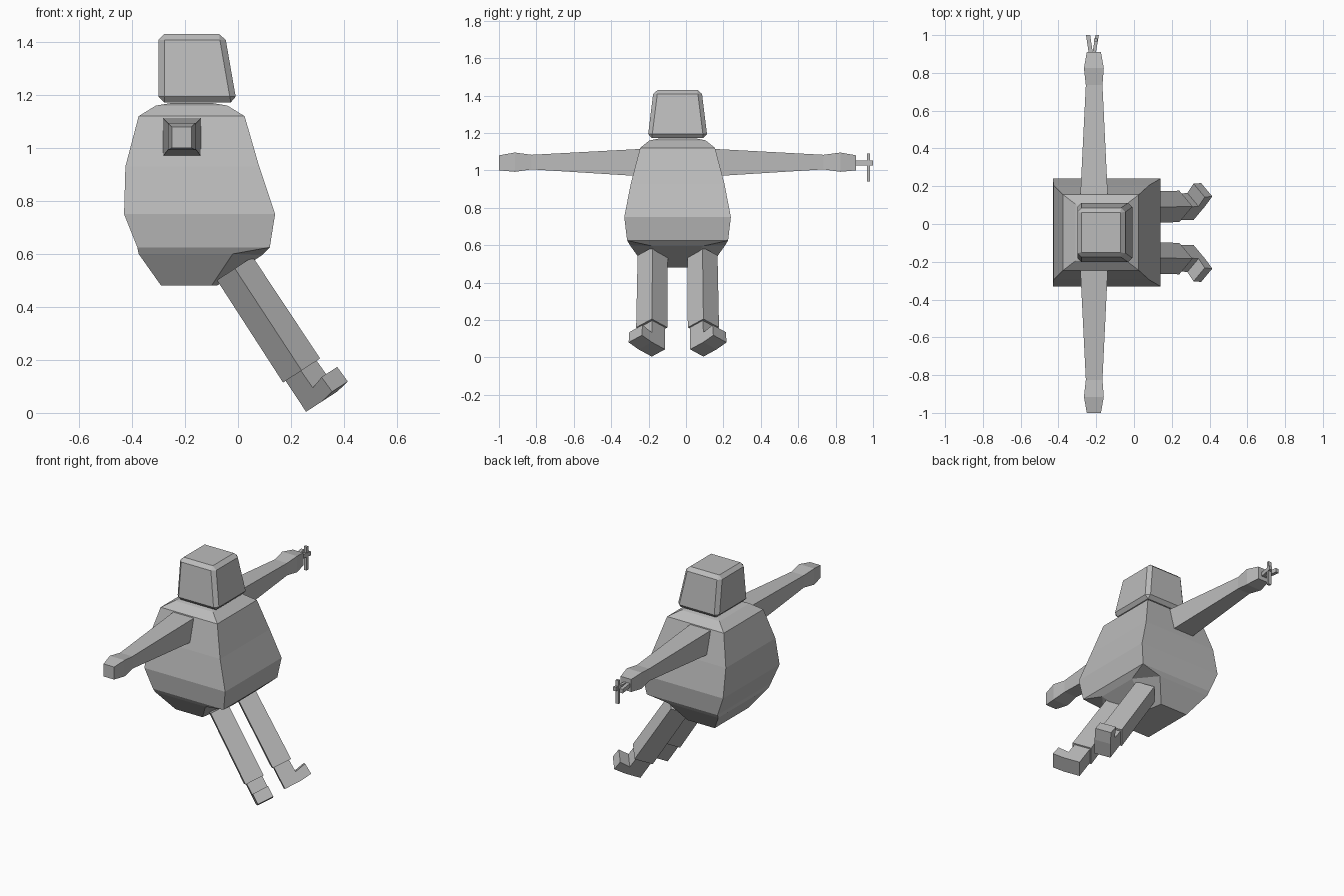
import bpy, bmesh, math
from mathutils import Vector

if "Cube" in bpy.data.objects:
    bpy.data.objects.remove(bpy.data.objects["Cube"])

CY = -0.045  # plane of symmetry between left and right sides

grey = bpy.data.materials.new("plain grey")
grey.diffuse_color = (0.5, 0.5, 0.5, 1)
grey.use_nodes = True
grey.node_tree.nodes["Principled BSDF"].inputs["Base Color"].default_value = grey.diffuse_color


def finish(name, bm):
    bmesh.ops.recalc_face_normals(bm, faces=bm.faces)
    me = bpy.data.meshes.new(name)
    bm.to_mesh(me)
    bm.free()
    me.materials.append(grey)
    ob = bpy.data.objects.new(name, me)
    bpy.context.collection.objects.link(ob)
    return ob


def loft(name, rings):
    """Skin equal-sized rings of points and cap both ends."""
    bm = bmesh.new()
    loops = [[bm.verts.new(p) for p in r] for r in rings]
    n = len(loops[0])
    for a, b in zip(loops, loops[1:]):
        for i in range(n):
            j = (i + 1) % n
            bm.faces.new((a[i], a[j], b[j], b[i]))
    bm.faces.new(loops[0])
    bm.faces.new(loops[-1])
    return finish(name, bm)


def level(x0, x1, half, z, cy=CY):
    return [(x0, cy - half, z), (x1, cy - half, z), (x1, cy + half, z), (x0, cy + half, z)]


def box(name, x0, x1, y0, y1, z0, z1):
    return loft(name, [level(x0, x1, (y1 - y0) / 2, z, (y0 + y1) / 2) for z in (z0, z1)])


# Torso: upper part is a stack of rectangles
loft("torso", [level(-0.38, 0.12, 0.27, 0.625), level(-0.43, 0.14, 0.285, 0.75),
               level(-0.425, 0.08, 0.25, 0.93), level(-0.375, 0.025, 0.20, 1.12),
               level(-0.31, -0.04, 0.15, 1.16), level(-0.25, -0.10, 0.10, 1.17)])

# Pelvis: closes the belly, with the two front corners cut away for the legs
bm = bmesh.new()
pts = [(-0.38, 0.27, 0.625), (0.12, 0.27, 0.625), (-0.375, 0.255, 0.60), (-0.02, 0.255, 0.60),
       (0.09, 0.135, 0.595), (-0.29, 0.17, 0.48), (-0.10, 0.17, 0.48), (-0.08, 0.055, 0.48)]
s = [[bm.verts.new((x, CY + k * y, z)) for x, y, z in pts] for k in (-1, 1)]
for v in s:
    for f in ((0, 1, 3, 2), (2, 3, 6, 5), (1, 4, 3), (3, 4, 7, 6)):
        bm.faces.new([v[i] for i in f])
a, b = s
bm.faces.new((a[1], b[1], b[4], a[4]))
bm.faces.new((a[4], b[4], b[7], a[7]))
bm.faces.new((a[5], a[6], a[7], b[7], b[6], b[5]))
bm.faces.new((a[0], a[2], b[2], b[0]))
bm.faces.new((a[2], a[5], b[5], b[2]))
bm.faces.new((a[0], a[1], b[1], b[0]))
finish("pelvis", bm)

# Head: tapered block with chamfered edges
head = loft("head", [level(-0.30, -0.005, 0.16, 1.172), level(-0.30, -0.05, 0.128, 1.43)])
mod = head.modifiers.new("chamfer", 'BEVEL')
mod.width = 0.022
mod.segments = 1
mod.limit_method = 'NONE'

# Arms: distance from the middle, x limits, z limits
SECTIONS = [(0.12, -0.285, -0.14, 0.965, 1.118), (0.22, -0.283, -0.14, 0.97, 1.113),
            (0.78, -0.255, -0.167, 1.005, 1.083), (0.87, -0.265, -0.16, 0.992, 1.095),
            (0.955, -0.25, -0.175, 1.0, 1.08)]
for side, k in (("right", -1), ("left", 1)):
    loft(side + "_arm", [[(x0, CY + k * d, z0), (x1, CY + k * d, z0),
                          (x1, CY + k * d, z1), (x0, CY + k * d, z1)]
                         for d, x0, x1, z0, z1 in SECTIONS])

# Prongs and upright rod held at the end of the left arm
for name, xa, xb, w in (("outer_prong", -0.228, -0.243, 0.011), ("inner_prong", -0.212, -0.195, 0.009)):
    loft(name, [[(x - w, y, 1.026), (x + w, y, 1.026), (x + w, y, 1.052), (x - w, y, 1.052)]
                for x, y in ((xa, 0.90), (xb, 1.0))])
box("rod", -0.212, -0.192, 0.967, 0.983, 0.94, 1.09)

# Legs and feet: square sections turned 45 degrees about the slanted leg axis
down = Vector((0.545, 0, -0.838))
ahead = Vector((0.838, 0, 0.545))
FOOT = [(-0.052, -0.02), (0.045, -0.02), (0.05, 0.078), (0.12, 0.062),
        (0.125, 0.13), (0.05, 0.14), (-0.05, 0.14)]
for side, k in (("right", -1), ("left", 1)):
    out = Vector((0, k, 0))
    toe = (ahead + out).normalized()
    wide = (ahead - out).normalized()
    hip = Vector((-0.012, CY + k * 0.133, 0.545))
    ankle = Vector((0.24, CY + k * 0.138, 0.16))
    loft(side + "_leg", [[c + toe * u + wide * v
                          for u, v in ((-h, -h), (h, -h), (h, h), (-h, h))]
                         for c, h in ((hip, 0.057), (ankle, 0.059))])
    loft(side + "_foot", [[ankle + toe * u + down * d + wide * w for u, d in FOOT]
                          for w in (-0.05, 0.05)])
